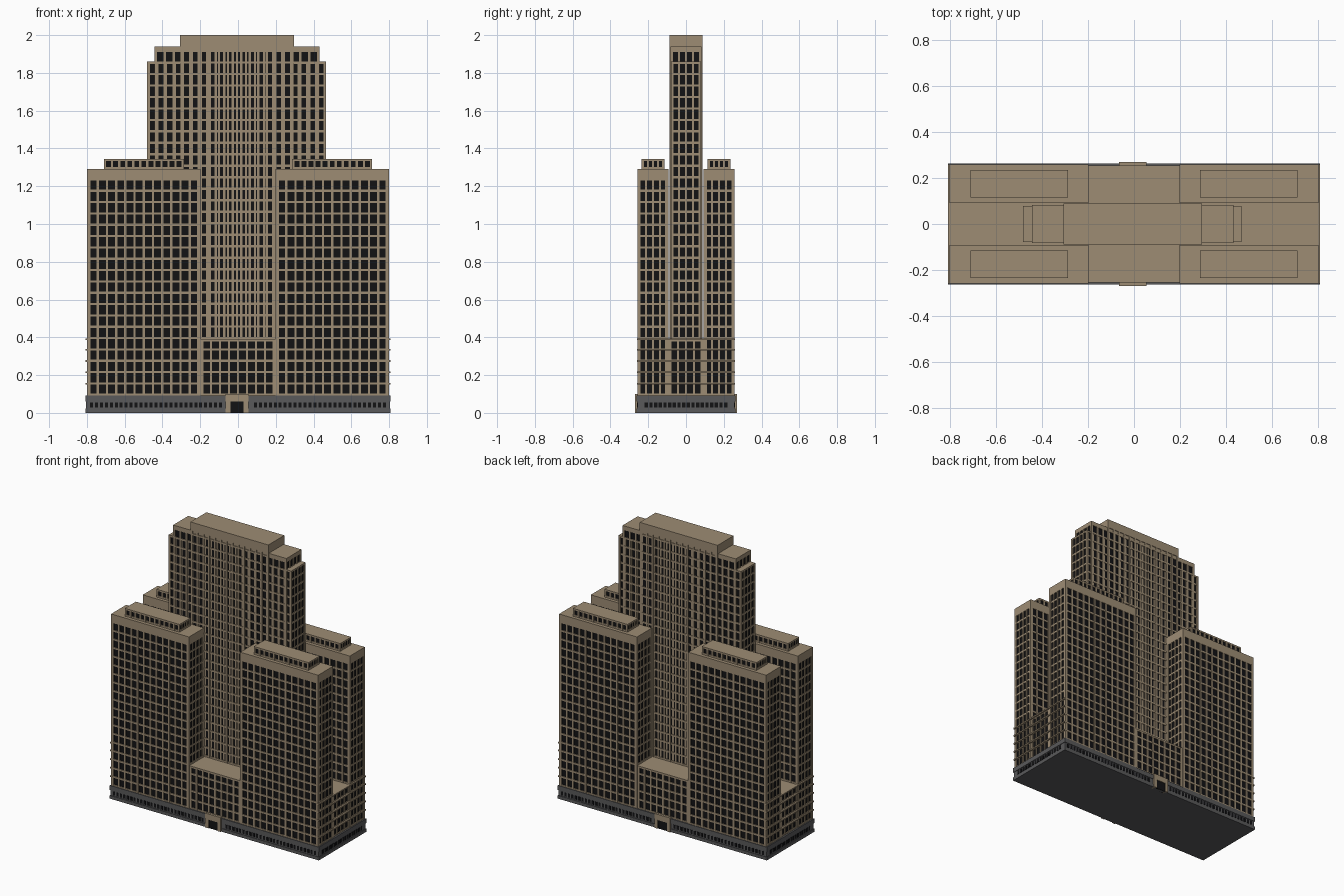
import bpy, bmesh

if "Cube" in bpy.data.objects:
    bpy.data.objects.remove(bpy.data.objects["Cube"])

def material(name, rgb):
    m = bpy.data.materials.new(name)
    m.diffuse_color = (*rgb, 1)
    m.use_nodes = True
    m.node_tree.nodes["Principled BSDF"].inputs["Base Color"].default_value = m.diffuse_color
    return m

STONE = material("stone", (0.34, 0.265, 0.175))
GLASS = material("dark_glass", (0.006, 0.006, 0.007))
GRANITE = material("granite", (0.1, 0.1, 0.103))

def boxes(name, mat, items):
    """One object from a list of (x0, x1, y0, y1, z0, z1) boxes."""
    bm = bmesh.new()
    for x0, x1, y0, y1, z0, z1 in items:
        v = bmesh.ops.create_cube(bm, size=1)["verts"]
        bmesh.ops.scale(bm, vec=(x1 - x0, y1 - y0, z1 - z0), verts=v)
        bmesh.ops.translate(bm, vec=((x0 + x1) / 2, (y0 + y1) / 2, (z0 + z1) / 2), verts=v)
    me = bpy.data.meshes.new(name)
    bm.to_mesh(me)
    bm.free()
    me.materials.append(mat)
    ob = bpy.data.objects.new(name, me)
    bpy.context.collection.objects.link(ob)
    return ob

def fins(a, b, n, w, end):
    """Spans of the n-1 inner bars between two end posts."""
    cs = [a + end / 2 + (b - a - end) * i / n for i in range(1, n)]
    return [(c - w / 2, c + w / 2) for c in cs]

def block(name, x0, x1, y0, y1, z0, z1, nx, ny, pitch, cap, end=0.018, inset=0.006):
    """Glass core wrapped in a stone grid, with a solid cap up to z = cap."""
    boxes(name + "_glass", GLASS, [(x0 + inset, x1 - inset, y0 + inset, y1 - inset, z0, z1)])
    e = 0.0008  # floor bands sit just behind the upright faces
    grid = [(a, b, y0, y1, z0, z1) for a, b in fins(x0, x1, nx, 0.012, end)]
    grid += [(x0, x1, a, b, z0, z1) for a, b in fins(y0, y1, ny, 0.011, end)]
    grid += [(a, a + end, b, b + end, z0, z1) for a in (x0, x1 - end) for b in (y0, y1 - end)]
    z = z0
    while z < z1 - 0.012:
        grid.append((x0 + e, x1 - e, y0 + e, y1 - e, z, z + 0.012))
        z += pitch
    grid.append((x0, x1, y0, y1, z1, cap))
    boxes(name + "_stone", STONE, grid)

# Granite base with a projecting band
boxes("base", GRANITE, [(-0.804, 0.804, -0.258, 0.258, 0, 0.065),
                        (-0.808, 0.808, -0.262, 0.262, 0.06, 0.092),
                        (-0.808, 0.808, -0.262, 0.262, 0, 0.022)])

# Small base windows on all four sides
win = []
for s in (-1, 1):
    for i in range(60):
        x = -0.776 + i * 1.552 / 59
        if abs(x + 0.005) > 0.075:
            y = s * 0.258
            win.append((x - 0.008, x + 0.008, y - 0.002, y + 0.002, 0.029, 0.055))
    for i in range(18):
        y = -0.21 + i * 0.42 / 17
        x = s * 0.804
        win.append((x - 0.002, x + 0.002, y - 0.009, y + 0.009, 0.029, 0.055))
boxes("base_windows", GLASS, win)

# Entrance portals, front and back
portal, doors = [], []
for s in (-1, 1):
    ya, yb = sorted((s * 0.24, s * 0.269))
    portal += [(-0.065, -0.04, ya, yb, 0, 0.1), (0.03, 0.055, ya, yb, 0, 0.1),
               (-0.04, 0.03, ya, yb, 0.06, 0.1)]
    ya, yb = sorted((s * 0.24, s * 0.264))
    doors.append((-0.04, 0.03, ya, yb, 0, 0.06))
boxes("entrance_portals", STONE, portal)
boxes("entrance_doors", GLASS, doors)

# Low podium filling the recesses between the wings
block("podium_centre", -0.2, 0.2, -0.254, 0.254, 0.09, 0.378, 8, 10, 0.06, 0.39)
block("podium_ends", -0.797, 0.797, -0.094, 0.094, 0.09, 0.378, 32, 4, 0.06, 0.39)

# Projecting floor ledges on the short ends
boxes("end_ledges", STONE,
      [(min(s * 0.79, s * 0.808), max(s * 0.79, s * 0.808), -0.259, 0.259, z, z + 0.009)
       for s in (-1, 1) for z in (0.15, 0.21, 0.27, 0.33, 0.385)])

# Four corner wings with rooftop penthouses
for sx, xn in ((-1, "left"), (1, "right")):
    for sy, yn in ((-1, "front"), (1, "back")):
        xa, xb = sorted((sx * 0.198, sx * 0.8))
        ya, yb = sorted((sy * 0.092, sy * 0.258))
        block(f"wing_{yn}_{xn}", xa, xb, ya, yb, 0.09, 1.23, 12, 4, 0.06, 1.29)
        xa, xb = sorted((sx * 0.287, sx * 0.71))
        ya, yb = sorted((sy * 0.114, sy * 0.235))
        block(f"penthouse_{yn}_{xn}", xa, xb, ya, yb, 1.29, 1.334, 11, 4, 0.06, 1.345, 0.012)

# Stepped central tower
P = 0.0608
block("tower_outer", -0.481, 0.467, -0.079, 0.079, 0.39, 1.848, 20, 4, P, 1.86, 0.014)
block("tower_middle", -0.443, 0.432, -0.083, 0.083, 0.39, 1.91, 18, 4, P, 1.94, 0.014)
block("tower_centre", -0.306, 0.296, -0.088, 0.088, 0.39, 1.94, 13, 4, P, 2.0, 0.016)
